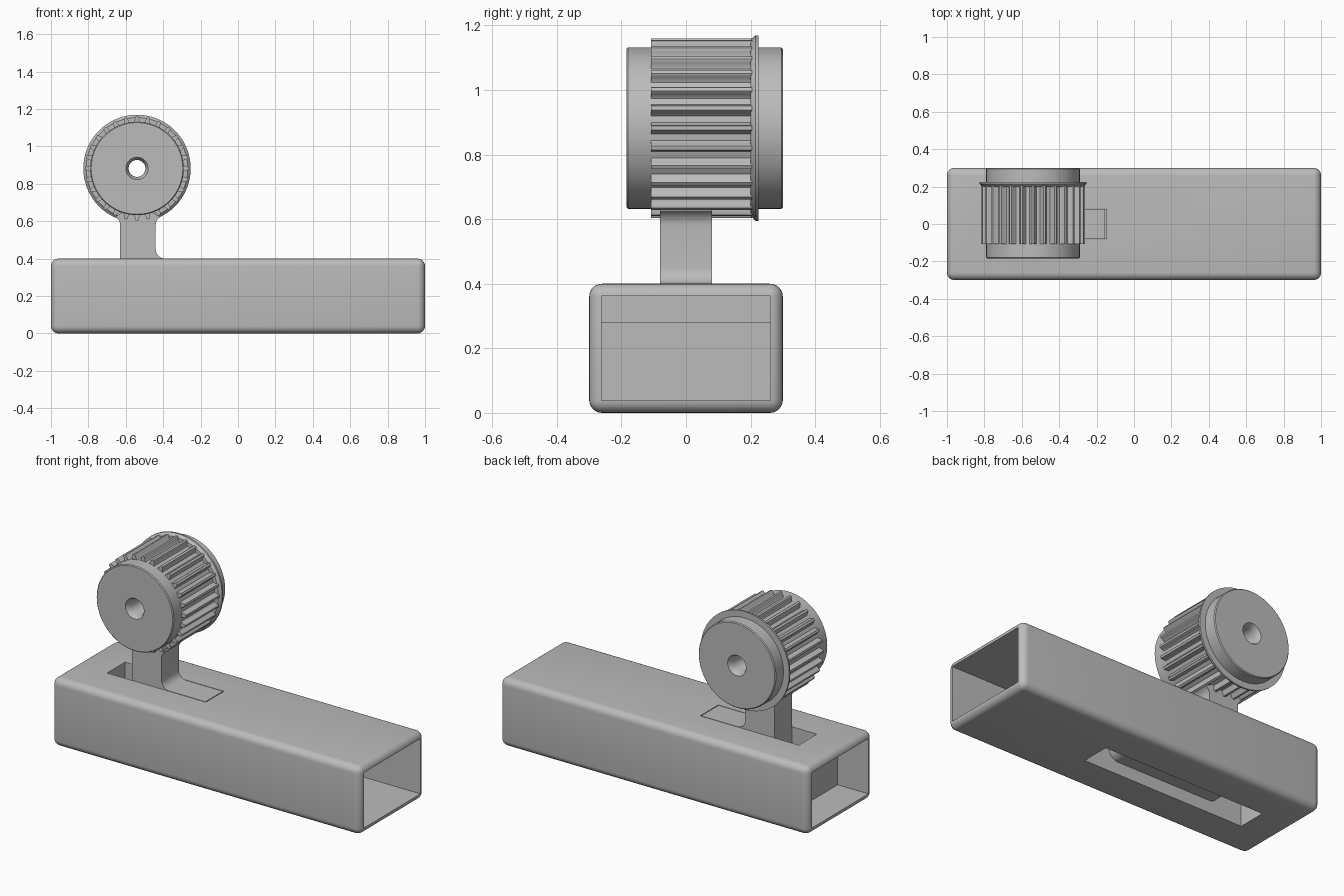
import bpy
import bmesh
import math
from mathutils import Matrix, Vector

cube = bpy.data.objects.get("Cube")
if cube:
    bpy.data.objects.remove(cube, do_unlink=True)

grey = bpy.data.materials.new("plain grey")
grey.use_nodes = True
GREY = (0.5, 0.5, 0.5, 1)
grey.diffuse_color = GREY
grey.node_tree.nodes["Principled BSDF"].inputs["Base Color"].default_value = GREY


def make_object(name, bm):
    bmesh.ops.recalc_face_normals(bm, faces=bm.faces)
    mesh = bpy.data.meshes.new(name)
    bm.to_mesh(mesh)
    bm.free()
    mesh.materials.append(grey)
    obj = bpy.data.objects.new(name, mesh)
    bpy.context.collection.objects.link(obj)
    return obj


def box(name, x, y, z):
    bm = bmesh.new()
    bmesh.ops.create_cube(bm, size=1)
    for v in bm.verts:
        v.co = [lo + (c + 0.5) * (hi - lo) for c, (lo, hi) in zip(v.co, (x, y, z))]
    return make_object(name, bm)


def activate(obj):
    bpy.ops.object.select_all(action="DESELECT")
    obj.select_set(True)
    bpy.context.view_layer.objects.active = obj


def smooth(obj, degrees=30):
    activate(obj)
    bpy.ops.object.shade_smooth_by_angle(angle=math.radians(degrees))


def cut(obj, x, y, z):
    cutter = box("cutter", x, y, z)
    mod = obj.modifiers.new("cut", "BOOLEAN")
    mod.operation, mod.solver, mod.object = "DIFFERENCE", "EXACT", cutter
    activate(obj)
    bpy.ops.object.modifier_apply(modifier=mod.name)
    bpy.data.objects.remove(cutter, do_unlink=True)


def extrude_profile(name, points, y0, y1):
    """Extrude a closed xz outline along y."""
    bm = bmesh.new()
    face = bm.faces.new([bm.verts.new((x, y0, z)) for x, z in points])
    out = bmesh.ops.extrude_face_region(bm, geom=[face])
    verts = [g for g in out["geom"] if isinstance(g, bmesh.types.BMVert)]
    bmesh.ops.translate(bm, verts=verts, vec=(0, y1 - y0, 0))
    return make_object(name, bm)


def arc(cx, cz, r, a0, a1, n=8):
    angles = [math.radians(a0 + (a1 - a0) * i / n) for i in range(n + 1)]
    return [(cx + r * math.cos(a), cz + r * math.sin(a)) for a in angles]


# Rounded body with a pocket at each end and a slot through it
body = box("slotted_body", (-1, 1), (-0.3, 0.3), (0, 0.4))
bev = body.modifiers.new("round", "BEVEL")
bev.width, bev.segments = 0.04, 6
activate(body)
bpy.ops.object.modifier_apply(modifier=bev.name)
W = (-0.262, 0.262)
cut(body, (-1.1, -0.8), W, (0.038, 0.362))
cut(body, (0.3, 1.1), W, (0.038, 0.362))
cut(body, (-0.1, 0.4), W, (0.28, 0.362))
SLOT = (-0.084, 0.084)
cut(body, (-0.79, -0.15), SLOT, (0.2, 0.5))
cut(body, (-0.79, 0.26), SLOT, (-0.1, 0.26))
smooth(body)

# Bracket: upright with a flared top, filleted into its sliding foot
outline = arc(-0.57, 0.13, 0.06, 270, 180)
outline += arc(-0.68, 0.58, 0.05, 0, 60, 5)
outline += [(-0.60, 0.66), (-0.48, 0.66)]
outline += arc(-0.39, 0.58, 0.05, 120, 180, 5)
outline += arc(-0.39, 0.45, 0.05, 180, 270)
outline += [(-0.155, 0.4), (-0.155, 0.25), (0.1, 0.25)]
outline += arc(0.04, 0.13, 0.06, 0, -90)
bracket = extrude_profile("bracket", outline, -0.08, 0.08)
smooth(bracket)

# Pulley pieces turn about an axis along y
CX, CZ = -0.54, 0.882


def lathe(name, profile, steps=72):
    """Spin a closed (radius, y) outline around the pulley axis."""
    bm = bmesh.new()
    ring = [bm.verts.new((CX + r, y, CZ)) for r, y in profile]
    edges = [bm.edges.new((ring[i - 1], ring[i])) for i in range(len(ring))]
    bmesh.ops.spin(bm, geom=ring + edges, cent=(CX, 0, CZ), axis=(0, 1, 0),
                   angle=math.tau, steps=steps, use_merge=True)
    bmesh.ops.remove_doubles(bm, verts=bm.verts, dist=0.0001)
    obj = make_object(name, bm)
    smooth(obj)
    return obj


# Drum with softened rims and a flared bore
Y0, Y1, R = -0.185, 0.3, 0.25
lathe("pulley_drum", [
    (0.06, Y0), (R - 0.005, Y0), (R, Y0 + 0.005),
    (R, Y1 - 0.005), (R - 0.005, Y1), (0.06, Y1),
    (0.052, Y1 - 0.012), (0.045, Y1 - 0.04),
    (0.045, Y0 + 0.04), (0.052, Y0 + 0.012)])

# Thin belt guide flange
lathe("belt_flange", [
    (0.24, 0.2), (0.272, 0.2), (0.287, 0.215), (0.287, 0.225), (0.24, 0.225)])

# Ribs with slightly rounded tips and flared roots
TEETH = 28
half = [(0.021, 0.245), (0.014, 0.254), (0.0105, 0.266), (0.009, 0.274), (0.006, 0.278)]
rib = half + [(-x, z) for x, z in reversed(half)]
bm = bmesh.new()
for i in range(TEETH):
    turn = Matrix.Translation((CX, 0, CZ)) @ Matrix.Rotation(math.tau * i / TEETH, 4, "Y")
    front, back = ([bm.verts.new(turn @ Vector((x, y, z))) for x, z in rib]
                   for y in (-0.108, 0.205))
    bm.faces.new(front)
    bm.faces.new(back)
    for j in range(len(rib)):
        bm.faces.new((front[j - 1], front[j], back[j], back[j - 1]))
smooth(make_object("pulley_teeth", bm))
